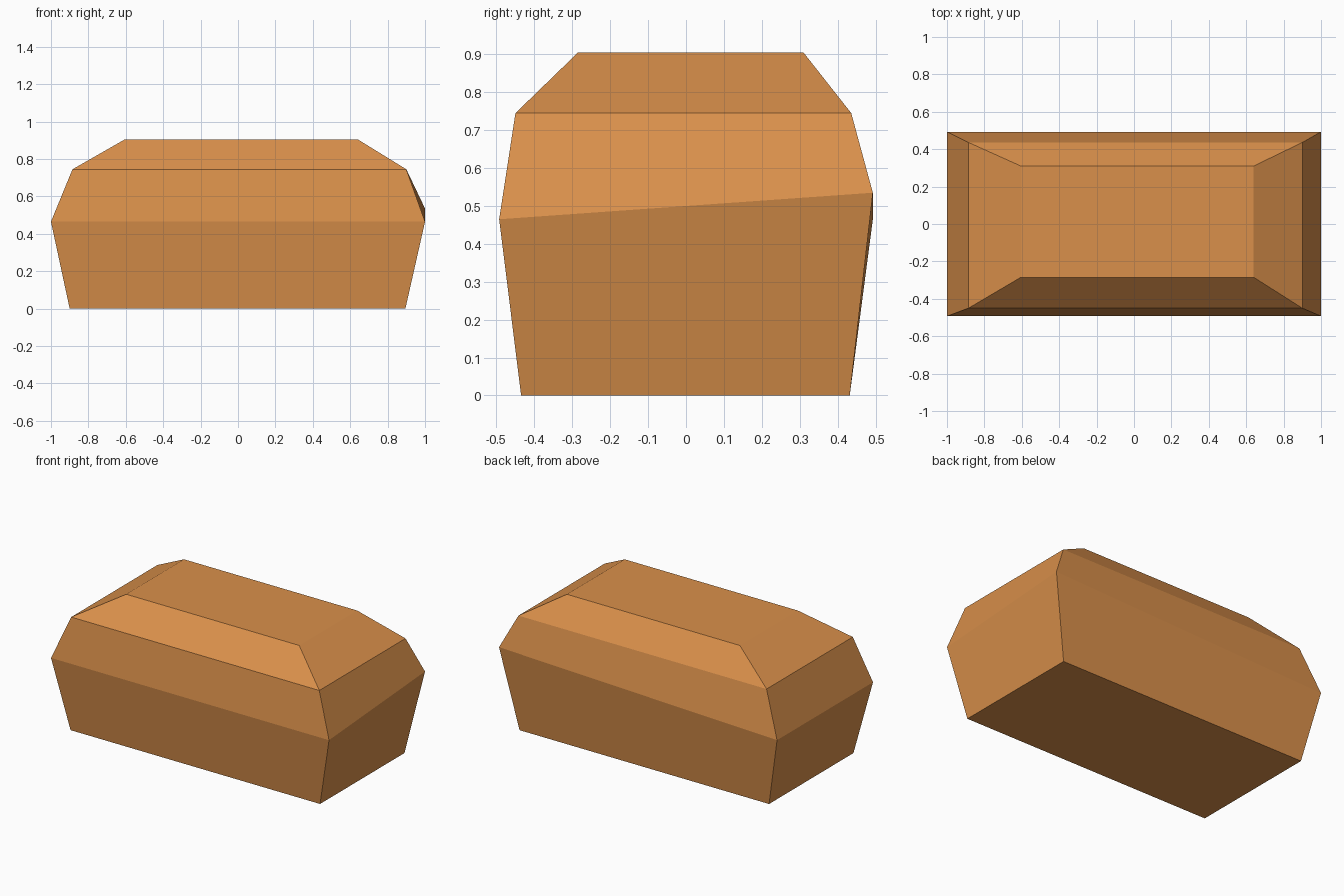
import bpy, bmesh

if "Cube" in bpy.data.objects:
    bpy.data.objects.remove(bpy.data.objects["Cube"])

# Material
mat = bpy.data.materials.new("golden_brown")
mat.diffuse_color = (0.70, 0.28, 0.07, 1.0)
mat.use_nodes = True
mat.node_tree.nodes["Principled BSDF"].inputs["Base Color"].default_value = mat.diffuse_color

# Stacked rectangular rings: x min, x max, y min, y max, z
RINGS = [
    (-0.90, 0.895, -0.435, 0.432, 0.0),
    (-1.00, 1.00, -0.493, 0.493, 0.465),
    (-0.885, 0.90, -0.450, 0.436, 0.745),
    (-0.605, 0.64, -0.285, 0.310, 0.905),
]

bm = bmesh.new()
loops = [[bm.verts.new((x, y, z)) for x, y in ((x0, y0), (x1, y0), (x1, y1), (x0, y1))]
         for x0, x1, y0, y1, z in RINGS]

# The back right corner of the widest ring is raised
loops[1][2].co.z = 0.535

# Side bands, base and top
for low, high in zip(loops, loops[1:]):
    for i in range(4):
        j = (i + 1) % 4
        bm.faces.new((low[i], low[j], high[j], high[i]))
bm.faces.new(loops[0][::-1])
bm.faces.new(loops[-1])
bmesh.ops.recalc_face_normals(bm, faces=bm.faces)

mesh = bpy.data.meshes.new("bread_loaf")
bm.to_mesh(mesh)
bm.free()
mesh.materials.append(mat)
loaf = bpy.data.objects.new("bread_loaf", mesh)
bpy.context.collection.objects.link(loaf)
